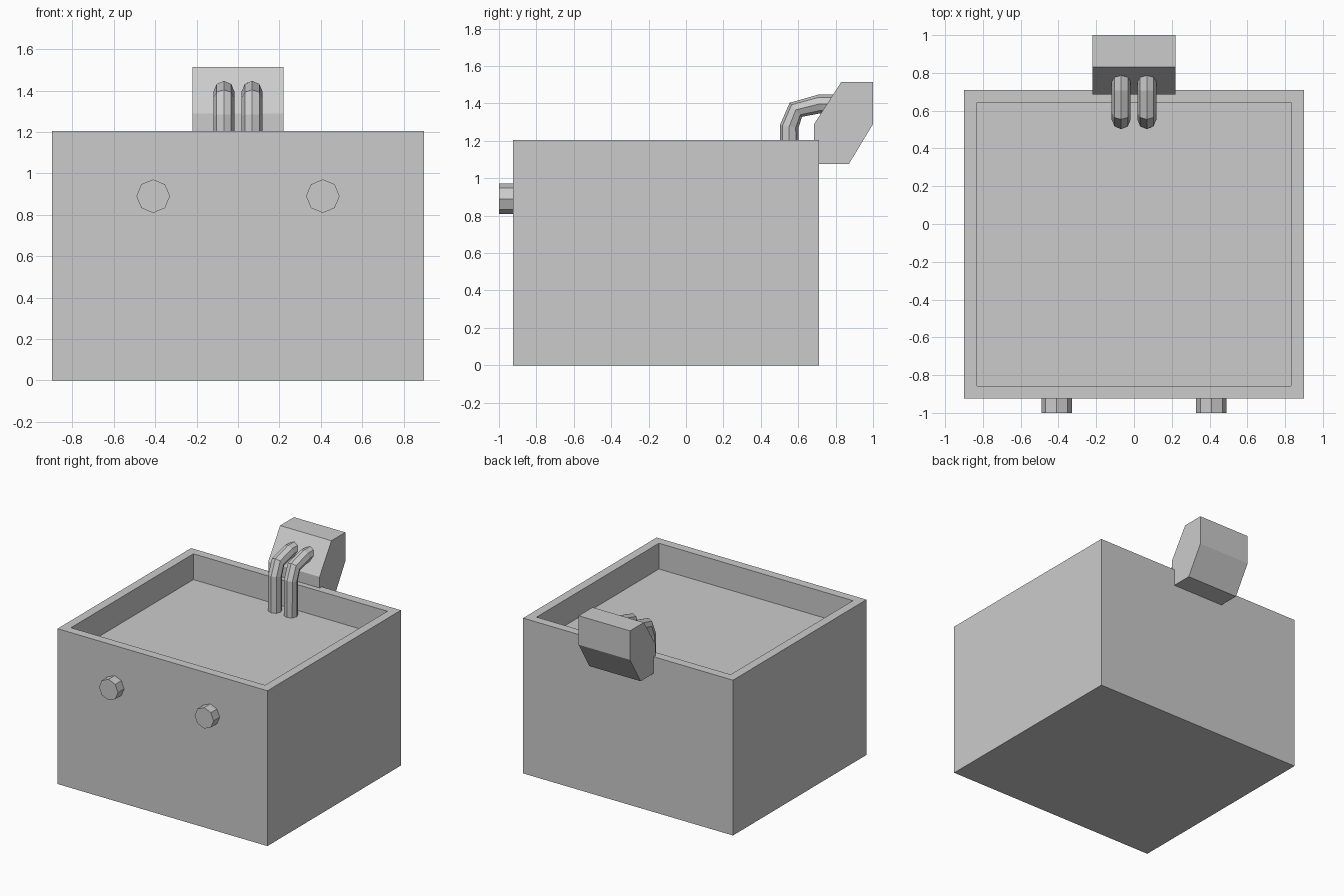
import bpy, bmesh, math
from mathutils import Matrix, Vector

if "Cube" in bpy.data.objects:
    bpy.data.objects.remove(bpy.data.objects["Cube"])


def add_object(name, bm):
    bmesh.ops.recalc_face_normals(bm, faces=bm.faces)
    mesh = bpy.data.meshes.new(name)
    bm.to_mesh(mesh)
    bm.free()
    obj = bpy.data.objects.new(name, mesh)
    bpy.context.collection.objects.link(obj)
    return obj


# Tub body: box with a shallow basin sunk into the top
bm = bmesh.new()
bmesh.ops.create_cube(bm, size=1, matrix=Matrix.Translation((0, -0.1075, 0.602))
                      @ Matrix.Diagonal((1.8, 1.635, 1.204, 1)))
bm.normal_update()
top = max(bm.faces, key=lambda f: f.calc_center_median().z)
bmesh.ops.inset_region(bm, faces=[top], thickness=0.096)
basin = bmesh.ops.extrude_discrete_faces(bm, faces=[top])["faces"][0]
bmesh.ops.translate(bm, verts=basin.verts, vec=(0, 0, -0.2))
add_object("tub_body", bm)

# Pump block: slanted hexagonal profile extruded across x
profile = [(0.83, 1.515), (1.0, 1.515), (1.0, 1.29),
           (0.87, 1.075), (0.685, 1.075), (0.685, 1.29)]
bm = bmesh.new()
face = bm.faces.new([bm.verts.new((-0.22, y, z)) for y, z in profile])
ext = bmesh.ops.extrude_face_region(bm, geom=[face])["geom"]
moved = [v for v in ext if isinstance(v, bmesh.types.BMVert)]
bmesh.ops.translate(bm, verts=moved, vec=Vector((0.44, 0, 0)))
if not face.is_valid or len(bm.faces) < 8:
    bmesh.ops.holes_fill(bm, edges=bm.edges)
add_object("pump_block", bm)

# Bent pipes and front knobs, one of each per side
pipe_path = [(0.552, 1.0), (0.552, 1.277), (0.587, 1.366),
             (0.712, 1.397), (0.80, 1.397)]
for side, s in (("left", -1), ("right", 1)):
    curve = bpy.data.curves.new(f"pipe_{side}", "CURVE")
    curve.dimensions = "3D"
    curve.bevel_depth = 0.05
    curve.bevel_resolution = 2
    curve.use_fill_caps = True
    spline = curve.splines.new("POLY")
    spline.points.add(len(pipe_path) - 1)
    for point, (y, z) in zip(spline.points, pipe_path):
        point.co = (s * 0.068, y, z, 1)
    spline.use_smooth = False
    bpy.context.collection.objects.link(bpy.data.objects.new(f"pipe_{side}", curve))

    bm = bmesh.new()
    bmesh.ops.create_cone(bm, cap_ends=True, segments=8, radius1=0.081, radius2=0.081,
                          depth=0.085, matrix=Matrix.Translation((s * 0.41, -0.9575, 0.89))
                          @ Matrix.Rotation(math.pi / 2, 4, "X"))
    add_object(f"knob_{side}", bm)
